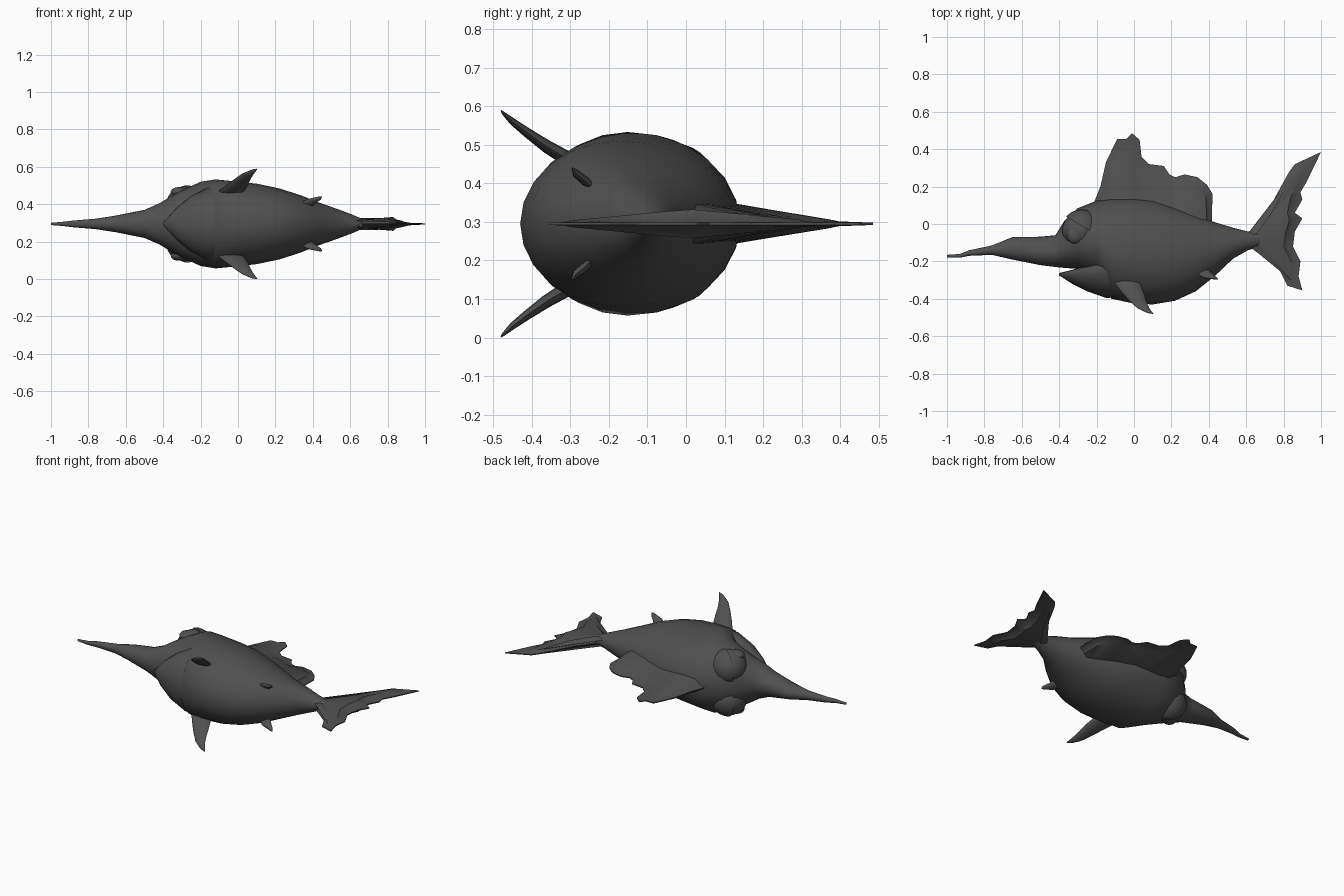
import bpy
import bmesh
from math import cos, sin, pi
from mathutils import Vector

if "Cube" in bpy.data.objects:
    bpy.data.objects.remove(bpy.data.objects["Cube"], do_unlink=True)

MID = 0.295  # height of the symmetry plane; the fish lies on its side

grey = bpy.data.materials.new("dark_grey")
grey.use_nodes = True
grey.diffuse_color = (0.08, 0.08, 0.08, 1)
grey.node_tree.nodes["Principled BSDF"].inputs["Base Color"].default_value = grey.diffuse_color


def finish(name, bm, angle):
    """Turn a bmesh into a named, shaded object."""
    bmesh.ops.recalc_face_normals(bm, faces=bm.faces)
    mesh = bpy.data.meshes.new(name)
    bm.to_mesh(mesh)
    bm.free()
    mesh.materials.append(grey)
    obj = bpy.data.objects.new(name, mesh)
    bpy.context.collection.objects.link(obj)
    bpy.ops.object.select_all(action="DESELECT")
    obj.select_set(True)
    bpy.context.view_layer.objects.active = obj
    bpy.ops.object.shade_smooth_by_angle(angle=angle)


def loft(name, rings, angle=pi / 4):
    """Skin a row of closed rings and cap both ends."""
    bm = bmesh.new()
    rows = [[bm.verts.new(point) for point in ring] for ring in rings]
    count = len(rows[0])
    for a, b in zip(rows, rows[1:]):
        for i in range(count):
            j = (i + 1) % count
            bm.faces.new((a[i], a[j], b[j], b[i]))
    bm.faces.new(rows[0])
    bm.faces.new(rows[-1])
    finish(name, bm, angle)


def oval_ring(x, top, bottom, half, widest, sides=24):
    """Egg-shaped section; widest is the share of its height below the widest line."""
    middle = bottom + (top - bottom) * widest
    ring = []
    for i in range(sides):
        up, out = cos(2 * pi * i / sides), sin(2 * pi * i / sides)
        reach = top - middle if up > 0 else middle - bottom
        ring.append((x, middle + reach * up, MID + half * out))
    return ring


# Body with long upper snout: x, back, belly, half thickness
body_stations = [
    (-1, -0.165, -0.18, 0.006), (-0.93, -0.16, -0.18, 0.012),
    (-0.88, -0.14, -0.17, 0.018), (-0.76, -0.115, -0.165, 0.028),
    (-0.65, -0.07, -0.19, 0.045), (-0.5, -0.068, -0.22, 0.075),
    (-0.42, -0.06, -0.23, 0.11), (-0.37, 0.02, -0.235, 0.14),
    (-0.3, 0.085, -0.24, 0.18), (-0.2, 0.125, -0.27, 0.225),
    (-0.12, 0.14, -0.4, 0.238), (0, 0.14, -0.425, 0.226),
    (0.1, 0.13, -0.43, 0.215), (0.22, 0.09, -0.41, 0.19),
    (0.33, 0.05, -0.36, 0.155), (0.43, 0.01, -0.28, 0.115),
    (0.53, -0.02, -0.185, 0.08), (0.61, -0.04, -0.14, 0.05),
    (0.68, -0.04, -0.12, 0.02),
]
loft("body", [oval_ring(*s, 0.46) for s in body_stations], pi / 3)

# Short pointed lower jaw: a bowl running back into the belly
jaw_stations = [
    (-0.4, -0.262, -0.275, 0.008), (-0.33, -0.245, -0.32, 0.085),
    (-0.25, -0.22, -0.36, 0.15), (-0.15, -0.18, -0.395, 0.2),
    (0, -0.18, -0.39, 0.15),
]
loft("lower_jaw", [oval_ring(*s, 0.8) for s in jaw_stations], pi / 3)


def ragged_fin(name, base_start, base_end, ridge, edge, base_half, ridge_half, core, reach):
    """Upright fin: thick web up to a ridge, then a step down to a thin ragged rim.
    The ridge thins out with its distance in y from the core."""
    start, end = Vector(base_start), Vector(base_end)
    rings = []
    for i, (inner, outer) in enumerate(zip(ridge, edge)):
        inner, outer = Vector(inner), Vector(outer)
        thick = ridge_half * (1 - abs(inner.y - core) / reach)
        side = [
            (start.lerp(end, i / (len(edge) - 1)), base_half),
            (inner, thick),
            (inner.lerp(outer, 0.3), thick * 0.5),
            (outer, 0.003),
        ]
        upper = [(p.x, p.y, MID + half) for p, half in side]
        lower = [(p.x, p.y, MID - half) for p, half in reversed(side)]
        rings.append(upper + lower)
    loft(name, rings, pi / 6)


# Tall sail-like fin along the back
ragged_fin(
    "dorsal_fin", (-0.15, 0.07), (0.36, -0.05),
    [(-0.18, 0.1), (-0.15, 0.2), (-0.12, 0.3), (-0.09, 0.36), (-0.05, 0.37),
     (-0.02, 0.36), (0, 0.31), (0.02, 0.28), (0.06, 0.25), (0.14, 0.24),
     (0.18, 0.21), (0.22, 0.2), (0.27, 0.21), (0.32, 0.2), (0.36, 0.18),
     (0.385, 0.13), (0.39, -0.01)],
    [(-0.22, 0.1), (-0.18, 0.2), (-0.15, 0.33), (-0.09, 0.455), (-0.04, 0.455),
     (-0.01, 0.485), (0.03, 0.45), (0.04, 0.36), (0.08, 0.32), (0.16, 0.31),
     (0.19, 0.265), (0.22, 0.25), (0.27, 0.265), (0.34, 0.25), (0.39, 0.21),
     (0.42, 0.16), (0.415, -0.01)],
    0.065, 0.036, 0, 0.55)

# Forked tail
ragged_fin(
    "tail_fin", (0.6, -0.06), (0.6, -0.11),
    [(0.66, -0.05), (0.75, 0.08), (0.84, 0.25), (0.87, 0.29), (0.89, 0.29),
     (0.87, 0.21), (0.84, 0.15), (0.83, 0.11), (0.82, 0.06), (0.83, 0.02),
     (0.81, -0.05), (0.8, -0.12), (0.84, -0.2), (0.84, -0.27), (0.84, -0.3),
     (0.81, -0.27), (0.76, -0.19), (0.67, -0.12)],
    [(0.65, -0.02), (0.72, 0.08), (0.83, 0.28), (0.86, 0.32), (1, 0.385),
     (0.92, 0.22), (0.89, 0.17), (0.9, 0.13), (0.86, 0.06), (0.9, 0.03),
     (0.86, -0.04), (0.85, -0.12), (0.89, -0.2), (0.88, -0.28), (0.9, -0.355),
     (0.82, -0.33), (0.77, -0.23), (0.66, -0.135)],
    0.018, 0.038, 0.01, 0.4)


def side_fin(name, sign, path, thickness, sides=12):
    """Curved paddle; path holds x, y, offset from the plane and chord."""
    centres = [Vector((x, y, MID + sign * z)) for x, y, z, chord in path]
    outward = (centres[-1] - centres[0]).normalized()
    across = Vector((1, 0, 0)).cross(outward).normalized()
    rings = []
    for centre, (x, y, z, chord) in zip(centres, path):
        rings.append([
            centre + Vector((chord / 2 * cos(a), 0, 0))
            + across * (thickness * chord * sin(a))
            for a in (2 * pi * i / sides for i in range(sides))])
    loft(name, rings, pi / 3)


def ball(name, centre, radius, flatten=1, cut=None):
    """Sphere; an optional cut direction removes the half on that side."""
    bm = bmesh.new()
    bmesh.ops.create_uvsphere(bm, u_segments=24, v_segments=14, radius=radius)
    bmesh.ops.scale(bm, vec=(1, 1, flatten), verts=bm.verts)
    if cut:
        bmesh.ops.bisect_plane(
            bm, geom=bm.verts[:] + bm.edges[:] + bm.faces[:],
            plane_co=(0, 0.02, 0), plane_no=cut, clear_outer=True)
        bmesh.ops.holes_fill(bm, edges=[e for e in bm.edges if e.is_boundary])
    bmesh.ops.translate(bm, vec=centre, verts=bm.verts)
    finish(name, bm, pi / 4)


# Paired fins and eyes on both flanks
for label, sign in (("left", 1), ("right", -1)):
    side_fin(label + "_pectoral_fin", sign, [
        (-0.06, -0.27, 0.15, 0.14), (-0.04, -0.31, 0.17, 0.14),
        (-0.01, -0.36, 0.2, 0.12), (0.02, -0.41, 0.235, 0.09),
        (0.05, -0.45, 0.265, 0.065), (0.085, -0.475, 0.288, 0.03),
        (0.1, -0.48, 0.294, 0.008)], 0.14)
    side_fin(label + "_pelvic_fin", sign, [
        (0.35, -0.23, 0.08, 0.07), (0.37, -0.26, 0.11, 0.085),
        (0.405, -0.285, 0.13, 0.075), (0.44, -0.295, 0.145, 0.02)], 0.14)
    ball(label + "_eyeball", (-0.285, -0.035, MID + sign * 0.1), 0.1)
    ball(label + "_pupil", (-0.315, -0.06, MID + sign * 0.17), 0.045, 0.6)
    ball(label + "_eyelid", (-0.28, -0.03, MID + sign * 0.1), 0.108,
         cut=(-0.6, -1, 0))
